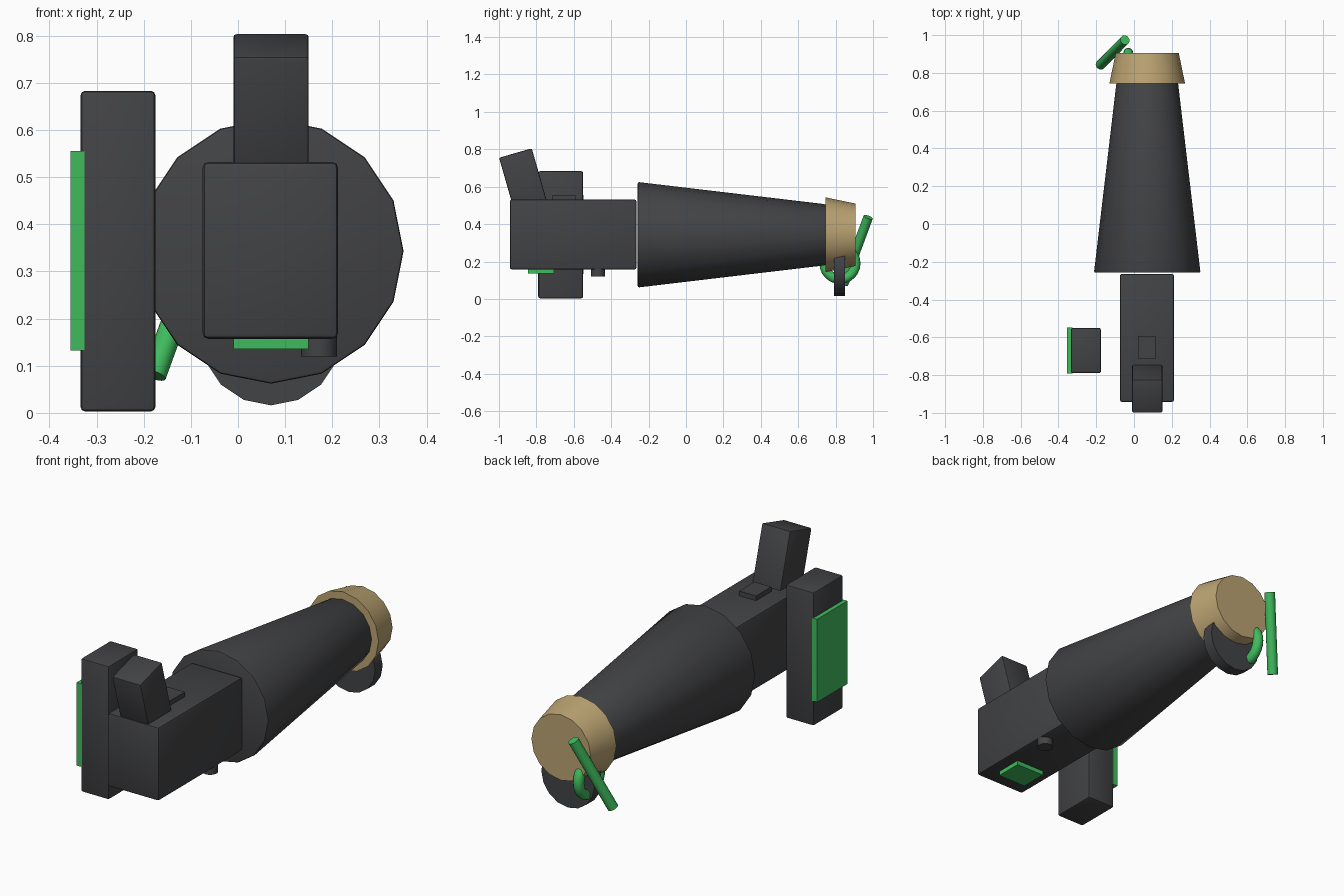
import bpy, bmesh, math
from mathutils import Matrix, Vector

if "Cube" in bpy.data.objects:
    bpy.data.objects.remove(bpy.data.objects["Cube"])


def material(name, rgb):
    m = bpy.data.materials.new(name)
    m.diffuse_color = (*rgb, 1)
    m.use_nodes = True
    m.node_tree.nodes["Principled BSDF"].inputs["Base Color"].default_value = m.diffuse_color
    return m


DARK = material("charcoal", (0.055, 0.056, 0.06))
GREEN = material("green", (0.05, 0.5, 0.11))
TAN = material("tan", (0.5, 0.37, 0.17))
CX, CZ = 0.07, 0.343          # axis of the barrel


def finish(bm, name, mat, bevel=0.0, matrix=None):
    if bevel:
        edges = [e for e in bm.edges if e.calc_face_angle(0) > math.radians(40)]
        bmesh.ops.bevel(bm, geom=edges, offset=bevel, segments=2, profile=0.5,
                        affect='EDGES', clamp_overlap=True)
    if matrix:
        bmesh.ops.transform(bm, matrix=matrix, verts=bm.verts)
    me = bpy.data.meshes.new(name)
    bm.to_mesh(me)
    bm.free()
    me.materials.append(mat)
    ob = bpy.data.objects.new(name, me)
    bpy.context.collection.objects.link(ob)
    bpy.ops.object.select_all(action='DESELECT')
    ob.select_set(True)
    bpy.context.view_layer.objects.active = ob
    bpy.ops.object.shade_smooth_by_angle(angle=math.radians(30))
    return ob


def box(name, lo, hi, mat=DARK, bevel=0.0, tilt=0.0):
    lo, hi = Vector(lo), Vector(hi)
    bm = bmesh.new()
    bmesh.ops.create_cube(bm, size=1)
    bmesh.ops.scale(bm, vec=hi - lo, verts=bm.verts)
    m = Matrix.Translation((lo + hi) / 2) @ Matrix.Rotation(tilt, 4, 'X')
    return finish(bm, name, mat, bevel, m)


def rod(name, a, b, r1, r2, mat=DARK, sides=16, bevel=0.0):
    a, b = Vector(a), Vector(b)
    bm = bmesh.new()
    bmesh.ops.create_cone(bm, cap_ends=True, segments=sides,
                          radius1=r1, radius2=r2, depth=(b - a).length)
    d = b - a
    if abs(d.x) < 1e-6 and abs(d.z) < 1e-6:
        rot = Matrix.Rotation(-math.pi / 2, 4, 'X')
    else:
        rot = d.to_track_quat('Z', 'Y').to_matrix().to_4x4()
    return finish(bm, name, mat, bevel, Matrix.Translation((a + b) / 2) @ rot)


# Main body, eyepiece and small fittings
box("body", (-0.075, -0.942, 0.157), (0.212, -0.264, 0.532), bevel=0.012)
box("eyepiece", (-0.01, -0.959, 0.466), (0.15, -0.777, 0.786), bevel=0.007,
    tilt=math.radians(16))
box("top_button", (0.02, -0.715, 0.52), (0.115, -0.592, 0.556))
box("bottom_plate", (-0.01, -0.845, 0.135), (0.15, -0.705, 0.17), GREEN)
rod("bottom_knob", (0.172, -0.47, 0.12), (0.172, -0.47, 0.165), 0.038, 0.038)

# Side pack with its panel
box("side_pack", (-0.334, -0.79, 0.003), (-0.175, -0.55, 0.683), bevel=0.01)
box("side_panel", (-0.355, -0.792, 0.132), (-0.325, -0.548, 0.555), GREEN)

# Tapered barrel, end collar and the disc below it
rod("barrel", (CX, -0.258, CZ), (CX, 0.748, CZ), 0.282, 0.163, bevel=0.008)
rod("end_collar", (CX, 0.745, CZ), (CX, 0.905, CZ), 0.2, 0.167, TAN)
rod("lower_disc", (CX, 0.79, 0.166), (CX, 0.85, 0.166), 0.15, 0.15)

# Ring and toggle bar
bpy.ops.mesh.primitive_torus_add(major_radius=0.084, minor_radius=0.026,
                                 major_segments=24, minor_segments=12,
                                 location=(-0.03, 0.823, 0.19),
                                 rotation=(0, math.pi / 2, 0))
ring = bpy.context.object
ring.name = "ring"
ring.data.materials.append(GREEN)
bpy.ops.object.shade_smooth_by_angle(angle=math.radians(40))
rod("toggle_bar", (-0.178, 0.842, 0.08), (-0.048, 0.974, 0.437),
    0.026, 0.026, GREEN)
